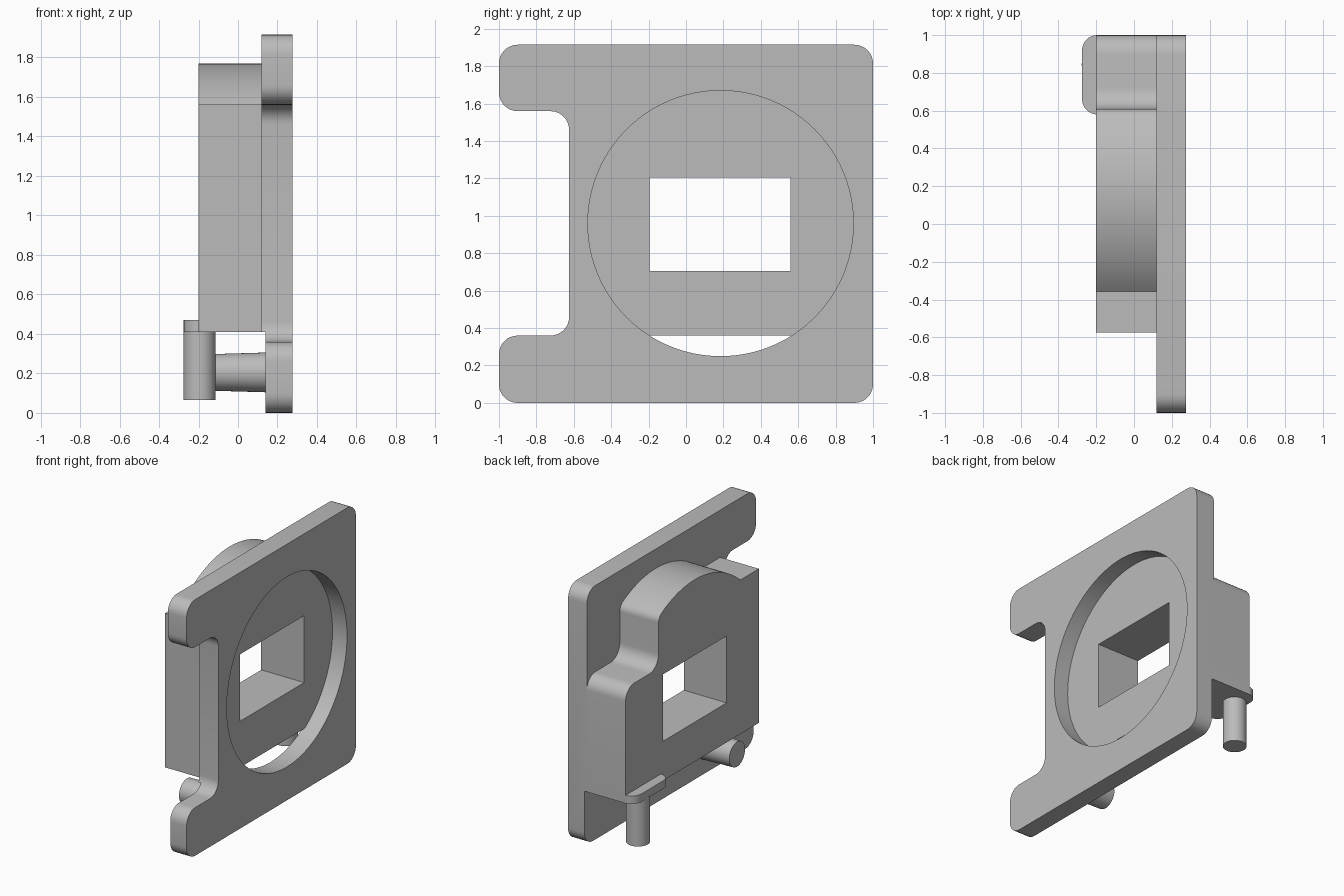
import bpy, bmesh, math
from mathutils import Vector

if "Cube" in bpy.data.objects:
    bpy.data.objects.remove(bpy.data.objects["Cube"])

grey = bpy.data.materials.new("plain_grey")
grey.diffuse_color = (0.5, 0.5, 0.5, 1)
grey.use_nodes = True
grey.node_tree.nodes["Principled BSDF"].inputs["Base Color"].default_value = grey.diffuse_color


def fillet(corners, steps=8):
    """Outline from (u, v, radius) corners, rounding those with a radius."""
    out = []
    for i, (u, v, r) in enumerate(corners):
        p = Vector((u, v))
        if not r:
            out.append(p)
            continue
        a = (Vector(corners[i - 1][:2]) - p).normalized()
        b = (Vector(corners[(i + 1) % len(corners)][:2]) - p).normalized()
        half = a.angle(b) / 2
        centre = p + (a + b).normalized() * r / math.sin(half)
        s = p + a * r / math.tan(half) - centre
        e = p + b * r / math.tan(half) - centre
        for k in range(steps + 1):
            t = k / steps
            w = s.angle(e)
            out.append(centre + (s * math.sin((1 - t) * w) + e * math.sin(t * w)) / math.sin(w))
    return out


def prism(name, outline, lo, hi, axis="X"):
    """Extrude a (y, z) outline along x, or an (x, y) outline along z."""
    place = (lambda p, d: (d, p[0], p[1])) if axis == "X" else (lambda p, d: (p[0], p[1], d))
    bm = bmesh.new()
    face = bm.faces.new([bm.verts.new(place(p, lo)) for p in outline])
    ext = bmesh.ops.extrude_face_region(bm, geom=[face])
    verts = [g for g in ext["geom"] if isinstance(g, bmesh.types.BMVert)]
    bmesh.ops.translate(bm, verts=verts, vec=place((0, 0), hi - lo))
    bmesh.ops.recalc_face_normals(bm, faces=bm.faces)
    me = bpy.data.meshes.new(name)
    bm.to_mesh(me)
    bm.free()
    me.materials.append(grey)
    ob = bpy.data.objects.new(name, me)
    bpy.context.collection.objects.link(ob)
    return ob


def arc(c, r, a0, a1, n):
    return [(c[0] + r * math.cos(math.radians(a0 + (a1 - a0) * k / n)),
             c[1] + r * math.sin(math.radians(a0 + (a1 - a0) * k / n))) for k in range(n + 1)]


def rect(u0, u1, v0, v1):
    return [(u0, v0), (u1, v0), (u1, v1), (u0, v1)]


def cut(ob, cutters):
    for c in cutters:
        m = ob.modifiers.new(c.name, "BOOLEAN")
        m.operation, m.object, m.solver = "DIFFERENCE", c, "EXACT"
        bpy.context.view_layer.objects.active = ob
        bpy.ops.object.modifier_apply(modifier=m.name)


C = (0.185, 0.96)   # centre shared by the recess and the housing dome

# Mounting plate with a side notch
plate = prism("mounting_plate", fillet([
    (-1, 0, .1), (1, 0, .1), (1, 1.915, .1), (-1, 1.915, .1),
    (-1, 1.56, .1), (-.625, 1.56, .1), (-.625, .36, .1), (-1, .36, .1)]), .12, .275)

# Housing with domed top, shelf and short ledge
dome = [(y, z, 0) for y, z in arc(C, .81, 64, 132, 28)]
housing = prism("housing", fillet([
    (-.575, .41, 0), (1, .41, 0), (1, 1.27, .1), (.61, 1.27, .11),
    (.61, 1.65, .07)] + dome + [(-.575, 1.562, 0)]), -.2, .13)

# Cutters: round recess, open crescent, thinner lower back, window
low = math.degrees(math.asin((.36 - C[1]) / .71))
recess = prism("recess_cutter", arc(C, .71, 0, 360, 96)[:-1], .155, .5)
crescent = prism("crescent_cutter", arc(C, .71, low, -180 - low, 32), 0, .4)
lower_back = prism("lower_back_cutter", rect(-2, 2, -1, .41), 0, .14)
window = prism("window_cutter", rect(-.195, .56, .705, 1.205), -1, 1)
cutters = [recess, crescent, lower_back, window]
cut(plate, cutters)
cut(housing, [window])
for c in cutters:
    bpy.data.objects.remove(c)

# Foot tab, vertical pin and slightly tapered horizontal peg
tab = prism("foot_tab", fillet([(-.19, .58, 0), (-.275, .58, .08), (-.275, 1, .08), (-.19, 1, 0)]),
            .41, .47, "Z")
pin = prism("vertical_pin", arc((-.195, .845), .082, 0, 360, 40)[:-1], .065, .42, "Z")
bpy.ops.mesh.primitive_cone_add(vertices=40, radius1=.093, radius2=.101, depth=.265,
                                location=(.0175, -.44, .205), rotation=(0, math.pi / 2, 0))
peg = bpy.context.object
peg.name = "horizontal_peg"
peg.data.materials.append(grey)

# Smooth the rounded surfaces, keep hard edges
bpy.ops.object.select_all(action="DESELECT")
for ob in (plate, housing, tab, pin, peg):
    ob.select_set(True)
bpy.context.view_layer.objects.active = plate
bpy.ops.object.shade_smooth_by_angle(angle=math.radians(30))
